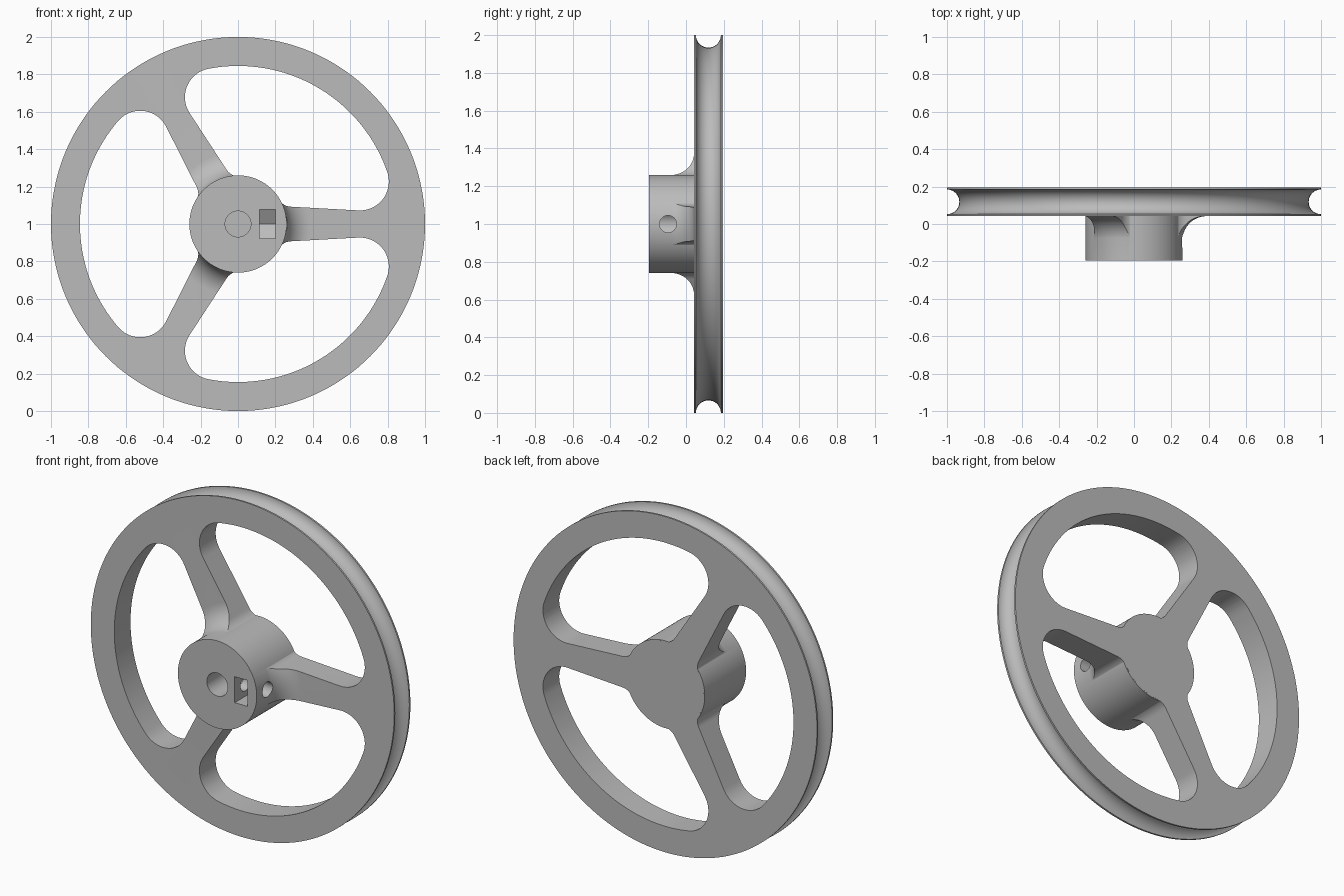
import bpy, bmesh, math
from mathutils import Vector, Matrix

cube = bpy.data.objects.get("Cube")
if cube:
    bpy.data.objects.remove(cube, do_unlink=True)

FRONT, BACK, HUB_FRONT = 0.042, 0.195, -0.195
HUB_R, RIM_IN = 0.26, 0.845
AXLE = Vector((0, 0, 1))


def arc(center, radius, start, end, steps):
    """Points of a plane arc as complex numbers, angles in radians."""
    angles = [start + (end - start) * i / steps for i in range(steps + 1)]
    return [center + radius * complex(math.cos(a), math.sin(a)) for a in angles]


def angle(p):
    return math.atan2(p.imag, p.real)


def make_object(name, bm):
    bmesh.ops.recalc_face_normals(bm, faces=bm.faces)
    mesh = bpy.data.meshes.new(name)
    bm.to_mesh(mesh)
    bm.free()
    obj = bpy.data.objects.new(name, mesh)
    bpy.context.collection.objects.link(obj)
    return obj


def prism(name, outline, y0, y1):
    """Extrude an x-z outline, drawn around the axle, along y."""
    bm = bmesh.new()
    face = bm.faces.new([bm.verts.new(AXLE + Vector((p.real, y0, p.imag))) for p in outline])
    new = bmesh.ops.extrude_face_region(bm, geom=[face])["geom"]
    bmesh.ops.translate(bm, vec=(0, y1 - y0, 0),
                        verts=[v for v in new if isinstance(v, bmesh.types.BMVert)])
    return make_object(name, bm)


def circle(radius, steps):
    return arc(0, radius, 0, math.tau, steps)[:-1]


def combine(obj, other, operation):
    """Apply a boolean and remove the helper."""
    mod = obj.modifiers.new("combine", "BOOLEAN")
    mod.operation, mod.solver, mod.object = operation, "EXACT", other
    bpy.context.view_layer.objects.active = obj
    bpy.ops.object.modifier_apply(modifier=mod.name)
    bpy.data.objects.remove(other, do_unlink=True)


# Grooved disc with a flared collar: profile as radius + y*i, spun round the axle
mid = (FRONT + BACK) / 2
flare = 0.13
profile = [complex(0, FRONT - flare)]
profile += arc(complex(HUB_R - 0.001 + flare, FRONT - flare), flare, math.pi, math.pi / 2, 16)
profile += [complex(1, FRONT)]
profile += arc(complex(1, mid), 0.066, 1.5 * math.pi, 0.5 * math.pi, 24)
profile += [complex(1, BACK), complex(0, BACK)]
bm = bmesh.new()
verts = [bm.verts.new(AXLE + Vector((p.real, p.imag, 0))) for p in profile]
edges = [bm.edges.new(pair) for pair in zip(verts, verts[1:])]
bmesh.ops.spin(bm, geom=verts + edges, cent=AXLE, axis=(0, 1, 0),
               angle=math.tau, steps=144, use_duplicate=False)
bmesh.ops.remove_doubles(bm, verts=bm.verts, dist=1e-5)
wheel = make_object("pulley_wheel", bm)

# Windows between the three tapered spokes, with rounded corners
taper = math.atan(0.055)
offset = 0.108 * math.cos(taper)
normal = complex(math.sin(taper), math.cos(taper))
along = complex(math.cos(taper), -math.sin(taper))


def corner(radius, reach):
    rise = offset + radius
    return rise * normal + math.sqrt(reach ** 2 - rise ** 2) * along


inner_fillet, outer_fillet, inner_r = 0.08, 0.155, HUB_R - 0.006
ci = corner(inner_fillet, inner_r + inner_fillet)
co = corner(outer_fillet, RIM_IN - outer_fillet)
down = -math.pi / 2 - taper
half = arc(0, inner_r, math.pi / 3, angle(ci), 8)[:-1]
half += arc(ci, inner_fillet, angle(ci) + math.pi, down + math.tau, 10)
half += arc(co, outer_fillet, down, angle(co), 20)
half += arc(0, RIM_IN, angle(co), math.pi / 3, 24)[1:]
third = complex(math.cos(math.tau / 3), math.sin(math.tau / 3))
window = half + [third * p.conjugate() for p in reversed(half[1:-1])]
for k in range(3):
    combine(wheel, prism("window_cutter", [p * third ** k for p in window], -0.5, 0.5),
            "DIFFERENCE")

# Hub
combine(wheel, prism("hub", circle(HUB_R, 128), HUB_FRONT, BACK - 0.0002), "UNION")

# Blind axle bore
combine(wheel, prism("bore_cutter", circle(0.069, 48), -0.5, 0.05), "DIFFERENCE")

# Nut slot (half hexagon at its inner end) and set screw hole, both along x
screw_y, flat = -0.095, 0.0775
corner_r = flat / math.cos(math.pi / 6)
slot = [complex(-0.4, -flat), complex(screw_y + corner_r / 2, -flat),
        complex(screw_y + corner_r, 0), complex(screw_y + corner_r / 2, flat),
        complex(-0.4, flat)]
hole = [screw_y + p for p in circle(0.045, 32)]
turn = Matrix.Translation(AXLE) @ Matrix(((0, 1, 0, 0), (1, 0, 0, 0), (0, 0, 1, 0), (0, 0, 0, 1))) \
    @ Matrix.Translation(-AXLE)
for name, outline, x0, x1 in (("nut_slot_cutter", slot, 0.115, 0.2),
                              ("screw_hole_cutter", hole, 0.01, 0.5)):
    cutter = prism(name, outline, x0, x1)
    cutter.data.transform(turn)
    cutter.data.flip_normals()
    combine(wheel, cutter, "DIFFERENCE")

# Plain grey finish
grey = bpy.data.materials.new("plain_grey")
grey.use_nodes = True
colour = (0.5, 0.5, 0.5, 1)
grey.diffuse_color = colour
grey.node_tree.nodes["Principled BSDF"].inputs["Base Color"].default_value = colour
wheel.data.materials.clear()
wheel.data.materials.append(grey)

bpy.ops.object.select_all(action="DESELECT")
wheel.select_set(True)
bpy.context.view_layer.objects.active = wheel
bpy.ops.object.shade_smooth_by_angle(angle=math.radians(30))
